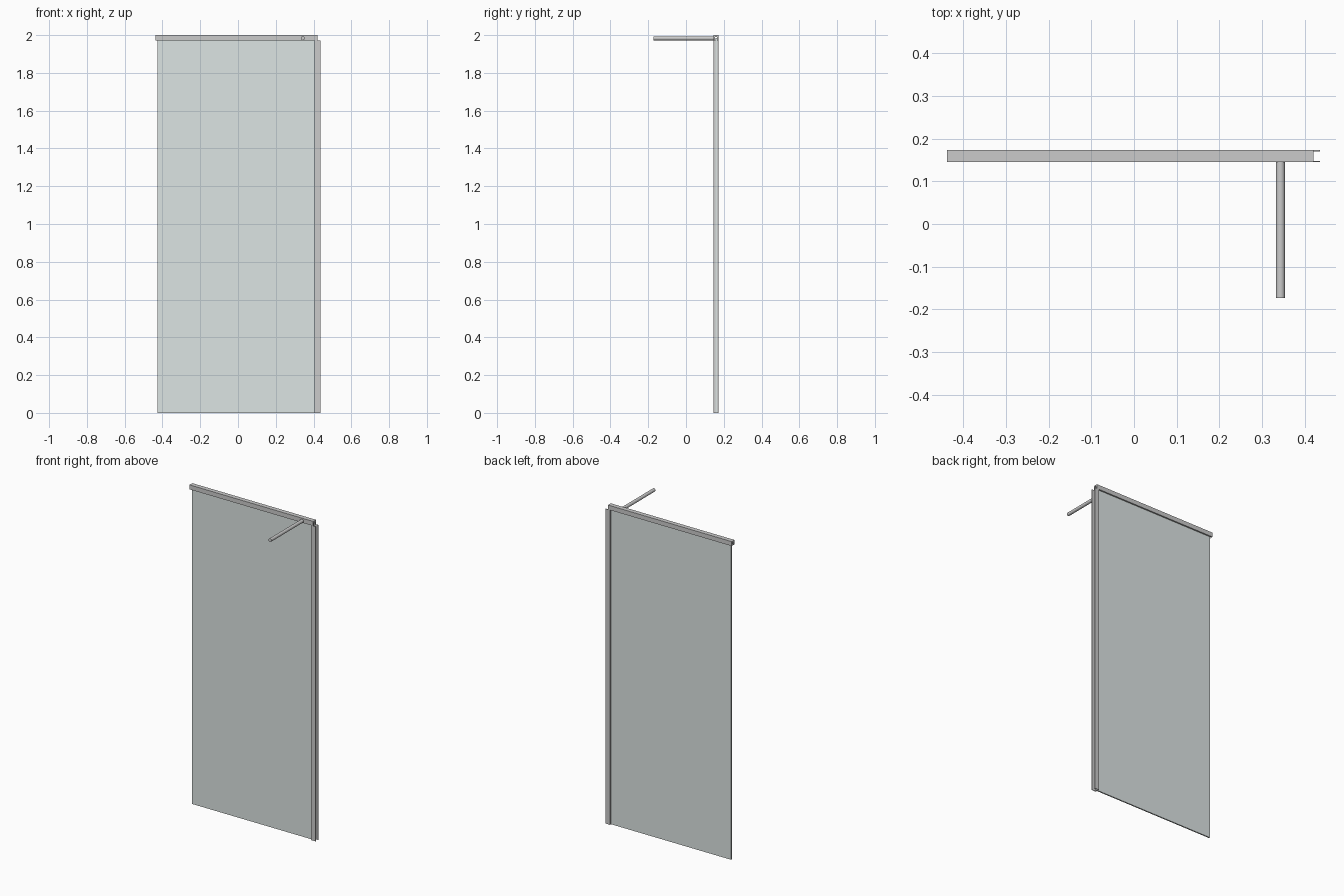
import bpy, bmesh
from mathutils import Matrix

if "Cube" in bpy.data.objects:
    bpy.data.objects.remove(bpy.data.objects["Cube"])

YC = 0.159  # centre plane of the glass wall


def obj_from_bmesh(name, bm):
    bmesh.ops.recalc_face_normals(bm, faces=bm.faces)
    me = bpy.data.meshes.new(name)
    bm.to_mesh(me)
    bm.free()
    ob = bpy.data.objects.new(name, me)
    bpy.context.collection.objects.link(ob)
    return ob


def extrude(name, profile, vec):
    bm = bmesh.new()
    face = bm.faces.new([bm.verts.new(p) for p in profile])
    ext = bmesh.ops.extrude_face_region(bm, geom=[face], use_keep_orig=True)
    verts = [g for g in ext["geom"] if isinstance(g, bmesh.types.BMVert)]
    bmesh.ops.translate(bm, verts=verts, vec=vec)
    return obj_from_bmesh(name, bm)


def channel(w, h, t):
    # U section, open towards -v
    a = w / 2
    return [(-a, 0), (-a, h), (a, h), (a, 0), (a - t, 0),
            (a - t, h - t), (t - a, h - t), (t - a, 0)]


# glass pane
g = 0.004
pane = extrude("glass_pane", [(-0.426, YC - g, 0), (0.412, YC - g, 0),
                              (0.412, YC + g, 0), (-0.426, YC + g, 0)], (0, 0, 1.985))
mat = bpy.data.materials.new("glass")
mat.diffuse_color = (0.72, 0.78, 0.77, 0.5)
mat.use_nodes = True
mat.node_tree.nodes["Principled BSDF"].inputs["Base Color"].default_value = mat.diffuse_color
pane.data.materials.append(mat)

# top rail, slotted underneath for the glass
extrude("top_rail", [(-0.438, YC + u, 1.972 + v) for u, v in channel(0.028, 0.028, 0.009)],
        (0.858, 0, 0))

# wall post, open towards the wall
extrude("wall_post", [(0.436 - v, YC + u, 0) for u, v in channel(0.028, 0.030, 0.003)],
        (0, 0, 1.972))

# round support arm
bm = bmesh.new()
bmesh.ops.create_cone(bm, cap_ends=True, segments=32, radius1=0.0105, radius2=0.0105,
                      depth=0.318, matrix=Matrix.Translation((0.343, -0.014, 1.983))
                      @ Matrix.Rotation(1.5707963, 4, 'X'))
arm = obj_from_bmesh("support_arm", bm)
bpy.context.view_layer.objects.active = arm
arm.select_set(True)
bpy.ops.object.shade_smooth_by_angle()
